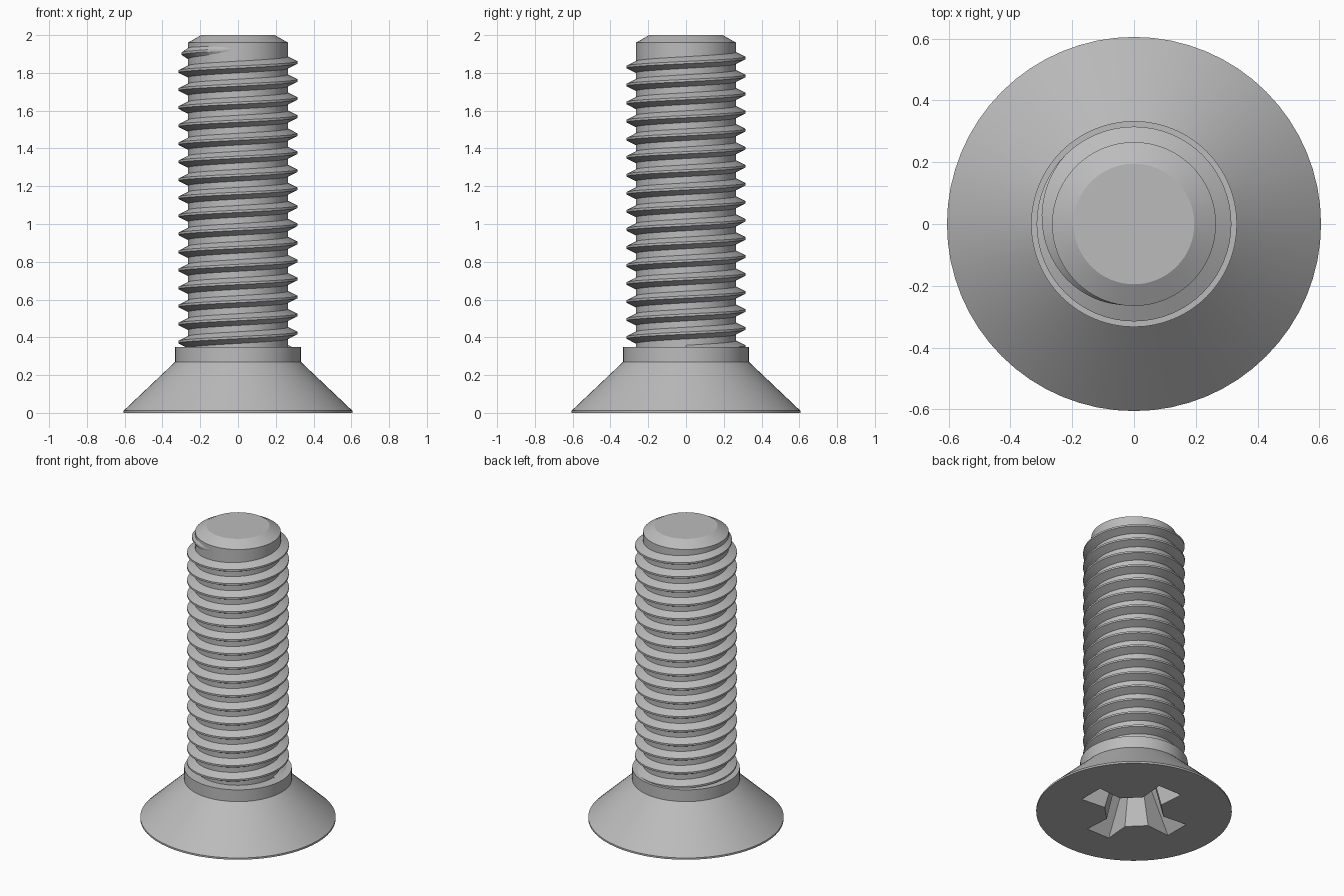
import bpy, bmesh
from math import pi, cos, sin, radians

if "Cube" in bpy.data.objects:
    bpy.data.objects.remove(bpy.data.objects["Cube"])

SIDES = 64
ROOT, CREST, PITCH = 0.265, 0.315, 0.0955

steel = bpy.data.materials.new("steel grey")
steel.use_nodes = True
steel.diffuse_color = (0.5, 0.5, 0.5, 1)
steel.node_tree.nodes["Principled BSDF"].inputs["Base Color"].default_value = (0.5, 0.5, 0.5, 1)


def loft(name, rings, closed_section):
    """Join successive rings of points with quads and cap both ends."""
    bm = bmesh.new()
    rows = [[bm.verts.new(p) for p in ring] for ring in rings]
    n = len(rows[0])
    for a, b in zip(rows, rows[1:]):
        for i in range(n):
            j = (i + 1) % n
            bm.faces.new((a[i], a[j], b[j], b[i]))
    if closed_section:
        bm.faces.new(rows[0][::-1])
        bm.faces.new(rows[-1])
    bmesh.ops.recalc_face_normals(bm, faces=bm.faces)
    mesh = bpy.data.meshes.new(name)
    bm.to_mesh(mesh)
    bm.free()
    mesh.materials.append(steel)
    ob = bpy.data.objects.new(name, mesh)
    bpy.context.collection.objects.link(ob)
    return ob


def activate(ob):
    bpy.ops.object.select_all(action='DESELECT')
    ob.select_set(True)
    bpy.context.view_layer.objects.active = ob


def smooth(ob):
    activate(ob)
    bpy.ops.object.shade_smooth_by_angle(angle=radians(25))


def circle(r, z):
    return [(r * cos(2 * pi * i / SIDES), r * sin(2 * pi * i / SIDES), z) for i in range(SIDES)]


def cross(z, reach, tip, inner, waist):
    """Four-armed outline with cut inner corners."""
    arm = [(inner, -waist), (reach, -tip), (reach, tip), (inner, waist)]
    points = []
    for k in range(4):
        c, s = round(cos(k * pi / 2)), round(sin(k * pi / 2))
        points += [(c * x - s * y, s * x + c * y, z) for x, y in arm]
    return points


# Countersunk head, collar and chamfered shank as one turned body
profile = [(0.605, 0), (0.605, 0.012), (0.333, 0.27), (0.333, 0.35),
           (ROOT, 0.35), (ROOT, 1.96), (0.195, 2)]
body = loft("screw_body", [circle(r, z) for r, z in profile], True)

# Tapered cross recess in the underside of the head
cutter = loft("recess_cutter", [cross(-0.02, 0.36, 0.09, 0.18, 0.075),
                                cross(0.3, 0.16, 0.055, 0.1, 0.045)], True)
cutter.hide_render = True
cut = body.modifiers.new("cross_recess", 'BOOLEAN')
cut.operation, cut.solver, cut.object = 'DIFFERENCE', 'EXACT', cutter
activate(body)
bpy.ops.object.modifier_apply(modifier=cut.name)
bpy.data.objects.remove(cutter)
smooth(body)

# Helical thread that starts inside the collar and fades out near the tip
sections = []
for i in range(-16 * SIDES, int(SIDES * 0.74) + 1):
    turn = i / SIDES
    fade = min(1, max(0, (0.74 - turn) / 0.36))
    z = 1.855 + PITCH * turn
    a = 2 * pi * turn
    crest = ROOT - 0.002 + (CREST - ROOT + 0.002) * fade
    section = [(ROOT - 0.01, -0.036), (crest, -0.006), (crest, 0.006), (ROOT - 0.01, 0.036)]
    sections.append([(r * cos(a), r * sin(a), z + dz) for r, dz in section])
smooth(loft("thread", sections, True))
